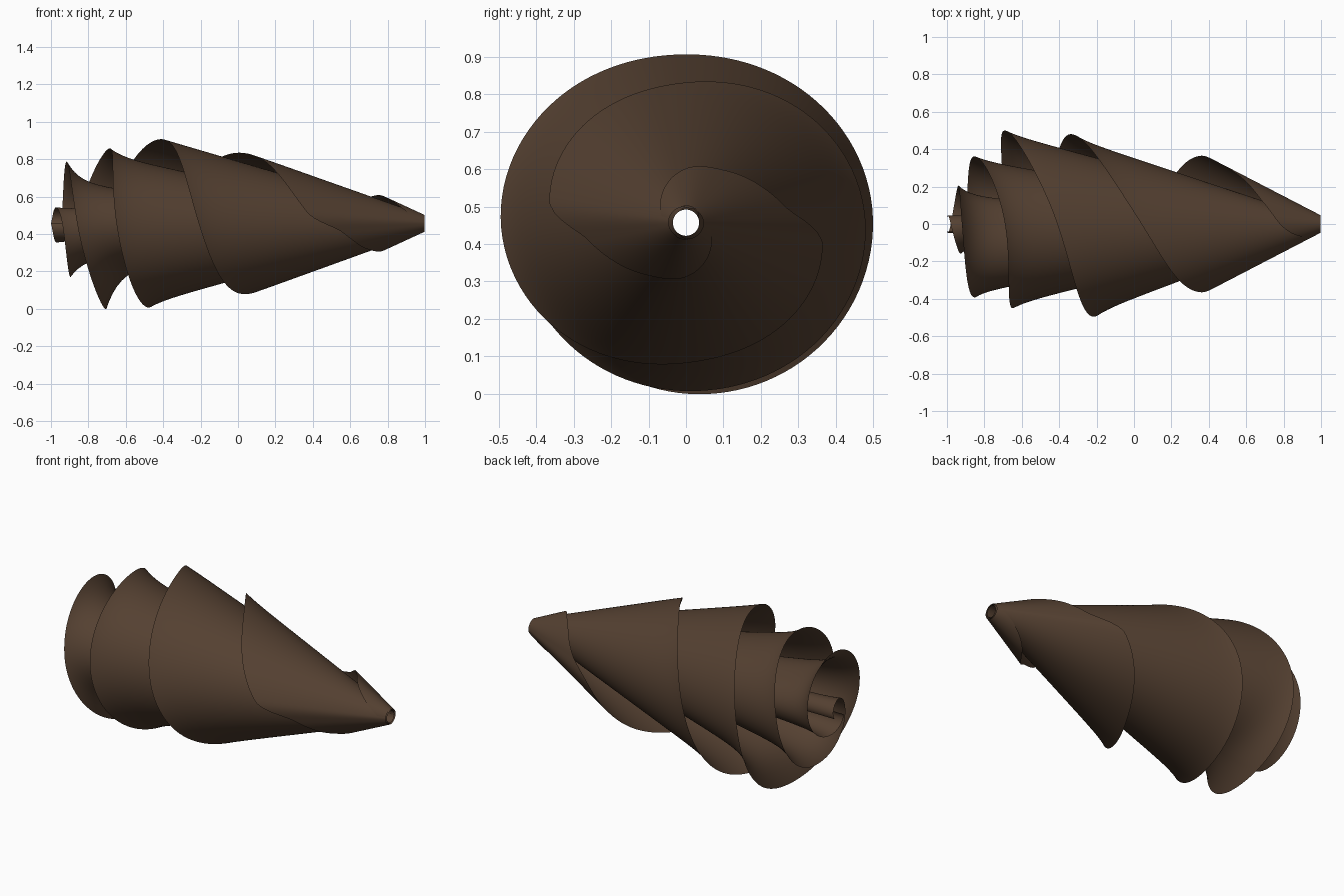
import bpy, bmesh, math

cube = bpy.data.objects.get("Cube")
if cube:
    bpy.data.objects.remove(cube, do_unlink=True)

brown = bpy.data.materials.new("dark_brown")
brown.use_nodes = True
colour = (0.09, 0.052, 0.031, 1)
brown.diffuse_color = colour
bsdf = brown.node_tree.nodes["Principled BSDF"]
bsdf.inputs["Base Color"].default_value = colour
bsdf.inputs["Roughness"].default_value = 0.8

AXIS_Z = 0.457
STEPS_PER_QUARTER = 28
ROWS = 30


def spline(keys, q, col):
    """Smooth value of one column of the rim keys at quarter turn q."""
    i = 0
    while i < len(keys) - 2 and q > keys[i + 1][0]:
        i += 1

    def slope(k):
        a, b = keys[max(k - 1, 0)], keys[min(k + 1, len(keys) - 1)]
        return (b[col] - a[col]) / (b[0] - a[0])

    p, n = keys[i], keys[i + 1]
    h = n[0] - p[0]
    t = (q - p[0]) / h
    return (p[col] * (1 + 2 * t) * (1 - t) ** 2 + n[col] * t * t * (3 - 2 * t)
            + h * slope(i) * t * (1 - t) ** 2 - h * slope(i + 1) * t * t * (1 - t))


def wrapped_sheet(name, keys):
    """Sheet hanging from a spiral rim and narrowing to the tip."""
    bm = bmesh.new()
    start, end = keys[0][0], keys[-1][0]
    count = int((end - start) * STEPS_PER_QUARTER)
    previous = None
    for s in range(count + 1):
        q = start + (end - start) * s / count
        rim_x, rim_r, flare = (spline(keys, q, c) for c in (1, 2, 3))
        rim_x = min(rim_x, 0.99)
        angle = q * math.pi / 2
        taper = (rim_r - 0.03) / (1.03 - rim_x)
        row = []
        for k in range(ROWS + 1):
            dx = (0.997 - rim_x) * (k / ROWS) ** 1.7
            r = rim_r - taper * dx - flare * (1 - math.exp(-dx / 0.07))
            r = max(r, 0.035)
            row.append(bm.verts.new((rim_x + dx, -r * math.sin(angle),
                                     AXIS_Z + r * math.cos(angle))))
        if previous:
            for k in range(ROWS):
                bm.faces.new((previous[k], previous[k + 1], row[k + 1], row[k]))
        previous = row
    mesh = bpy.data.meshes.new(name)
    bm.to_mesh(mesh)
    bm.free()
    for face in mesh.polygons:
        face.use_smooth = True
    mesh.materials.append(brown)
    obj = bpy.data.objects.new(name, mesh)
    bpy.context.collection.objects.link(obj)
    return obj


# Rim keys: quarter turn, x, radius, flare depth
tip = [(0.9, 0.37, 0.37, 0), (1.1, 0.55, 0.27, 0), (1.55, 0.69, 0.18, 0),
       (2, 0.78, 0.145, 0), (2.8, 0.95, 0.07, 0), (3.6, 0.99, 0.045, 0)]


def tip_from(q):
    return [(q + k[0],) + k[1:] for k in tip]


first_rim = [(-3, -1.0, 0.04, 0), (-2, -0.98, 0.09, 0), (-1, -0.945, 0.19, 0.04),
             (0, -0.92, 0.325, 0.13), (1, -0.86, 0.39, 0.02), (2, -0.71, 0.457, 0.2),
             (3, -0.69, 0.5, 0.02), (4, -0.41, 0.45, 0), (5, -0.21, 0.495, 0.02),
             (6, 0.07, 0.375, 0)]
second_rim = [(-5, -1.0, 0.04, 0), (-4, -0.98, 0.08, 0), (-3, -0.94, 0.14, 0.03),
              (-2, -0.9, 0.28, 0.1), (-1, -0.86, 0.36, 0.02), (0, -0.69, 0.4, 0.04),
              (1, -0.65, 0.45, 0.02), (2, -0.48, 0.45, 0.02), (3, -0.33, 0.48, 0.02),
              (4, 0.04, 0.375, 0)]

wrapped_sheet("first_spiral_sheet", first_rim + tip_from(6))
wrapped_sheet("second_spiral_sheet", second_rim + tip_from(4))
